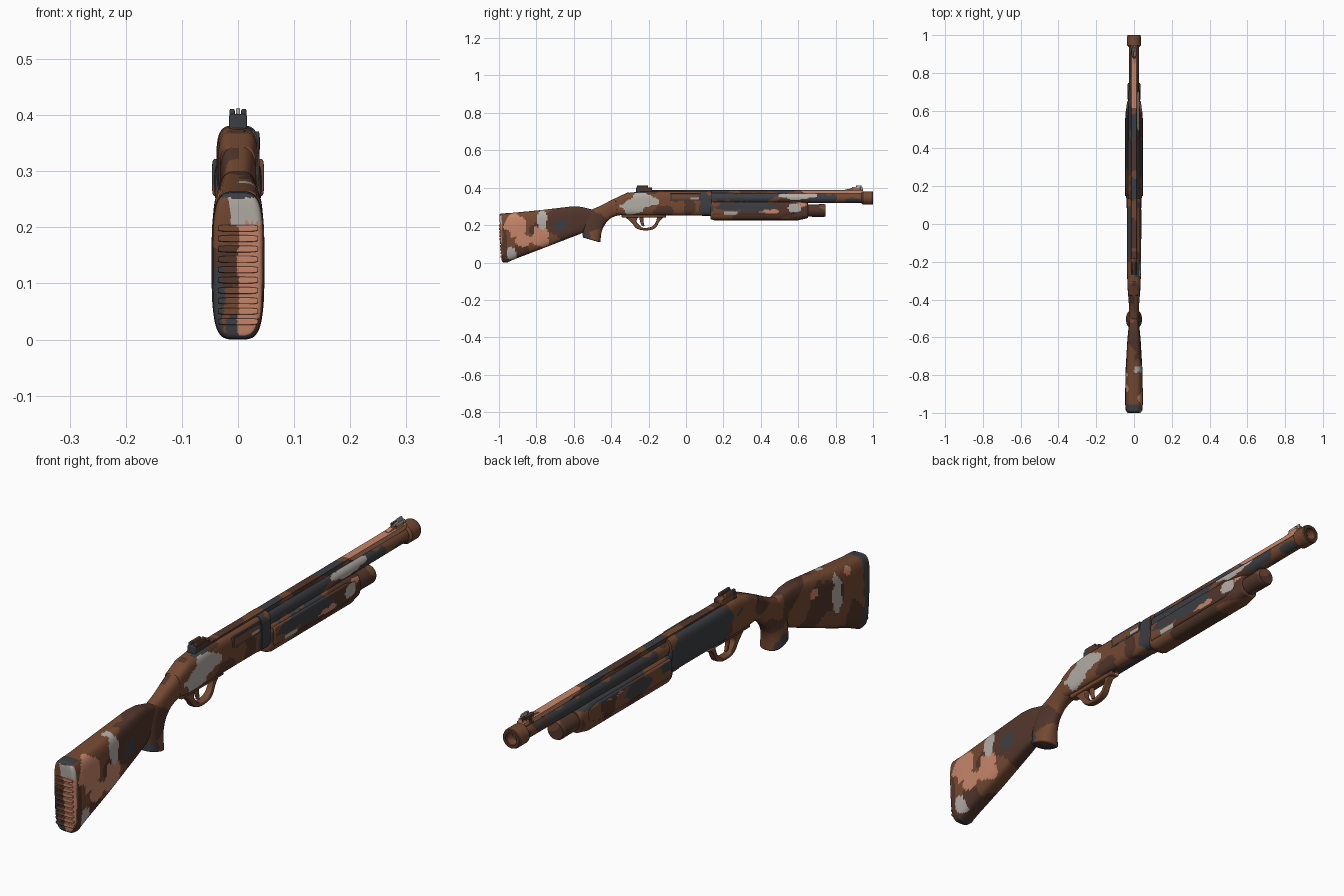
import bpy, bmesh, math
from mathutils import Vector, noise

if "Cube" in bpy.data.objects:
    bpy.data.objects.remove(bpy.data.objects["Cube"])

# ---- colours ----
def lin(c):
    return tuple((v / 255 / 12.92) if v < 11 else ((v / 255 + .055) / 1.055) ** 2.4 for v in c) + (1,)

MATS = []
for name, rgb in (("brown", (116, 73, 50)), ("dark_brown", (82, 54, 43)), ("salmon", (198, 133, 106)),
                  ("light_grey", (178, 172, 165)), ("slate", (61, 62, 67))):
    m = bpy.data.materials.new(name)
    m.diffuse_color = lin(rgb)
    m.use_nodes = True
    m.node_tree.nodes["Principled BSDF"].inputs["Base Color"].default_value = m.diffuse_color
    MATS.append(m)
BROWN, DARK, SALMON, GREY, SLATE = range(5)

# ---- camouflage: blobs (y, z, radius y, radius z) for each side, later ones on top ----
RIGHT = [
    (DARK, [(-.88, .06, .05, .04), (-.68, .24, .05, .05), (-.12, .27, .05, .03), (.02, .30, .03, .06),
            (-.97, .1, .012, .1)]),
    (SALMON, [(-.91, .195, .055, .055), (-.78, .14, .05, .05), (-.87, .12, .04, .035),
              (.45, .275, .05, .012), (.62, .31, .03, .012), (.8, .385, .14, .012)]),
    (SLATE, [(-.67, .20, .035, .03), (-.54, .13, .03, .03), (.105, .32, .035, .08), (.30, .355, .2, .03),
             (.33, .30, .16, .024), (.72, .345, .07, .025), (.9, .33, .04, .015), (-.24, .39, .05, .02)]),
    (GREY, [(-.77, .23, .025, .055), (-.93, .05, .03, .03), (-.22, .33, .07, .035), (-.29, .30, .06, .035),
            (.59, .355, .09, .02), (.58, .29, .03, .022), (.24, .262, .04, .012), (.91, .41, .05, .014)]),
]
LEFT = [
    (DARK, [(-.90, .08, .05, .05), (-.72, .22, .05, .05), (-.40, .31, .04, .03), (.92, .41, .06, .02)]),
    (SALMON, [(-.68, .24, .025, .015), (-.87, .25, .02, .012), (.48, .32, .06, .012), (-.13, .25, .03, .012),
              (.8, .385, .14, .012)]),
    (SLATE, [(-.97, .12, .02, .14), (-.5, .13, .04, .03), (-.02, .315, .2, .075),
             (.34, .29, .07, .025), (.55, .345, .36, .03)]),
    (GREY, [(-.80, .19, .028, .06), (.91, .41, .04, .008)]),
]
RIB = [(DARK, [(.35, .39, .08, .02), (-.05, .39, .07, .02)]), (SLATE, [(.2, .39, .08, .02), (.52, .39, .06, .02)]),
       (SALMON, [(.79, .39, .16, .03)])]

def camo(p, blobs=None):
    wob = noise.noise(p * 22)
    col = DARK if noise.noise(p * 8 + Vector((3.3, 1.7, 5.1))) > .13 else BROWN
    for c, spots in blobs or (RIGHT if p.x > 0 else LEFT):
        for y, z, ry, rz in spots:
            if ((p.y - y) / ry) ** 2 + ((p.z - z) / rz) ** 2 < 1.1 + wob * 1.1:
                col = c
    return col

def pad_colour(p):
    w = noise.noise(p * 25) * .012
    if p.y > -.985 or p.z > .252:
        return camo(p) if p.x > .03 else SLATE
    if p.z > .205 + w and p.x > -.018 + w:
        return GREY
    if p.x > w * .3:
        return SALMON
    if (p.x < -.03 + w and p.z < .13) or (p.x > -.022 and p.z < .04 + w):
        return SLATE
    return DARK if .1 < p.z + w < .17 else BROWN

# ---- loft: sections are (top y, top z, bottom y, bottom z, half width) ----
def catmull(a, b, c, d, t):
    return tuple(.5 * (2 * q + (r - p) * t + (2 * p - 5 * q + 4 * r - s) * t * t + (3 * q - p - 3 * r + s) * t ** 3)
                 for p, q, r, s in zip(a, b, c, d))

def loft(name, secs, n=4, segs=48, bevel=0, smooth=False, x0=0, colour=None, blobs=None, step=.009):
    rings = []
    for i in range(len(secs) - 1):
        a, b = secs[i], secs[i + 1]
        dist = max(math.dist(a[:2], b[:2]), math.dist(a[2:4], b[2:4]))
        k = max(1, math.ceil(dist / step))
        for j in range(k):
            t = j / k
            if smooth:
                rings.append(catmull(secs[max(i - 1, 0)], a, b, secs[min(i + 2, len(secs) - 1)], t))
            else:
                rings.append(tuple(p + (q - p) * t for p, q in zip(a, b)))
    rings.append(secs[-1])
    unit = []
    for i in range(segs):
        c, s = math.cos(math.tau * (i + .5) / segs), math.sin(math.tau * (i + .5) / segs)
        r = (abs(c) ** n + abs(s) ** n) ** (-1 / n)
        unit.append((c * r, s * r))
    bm = bmesh.new()

    def ring(sec, sx=1, sz=1, off=0):
        yt, zt, yb, zb, w = sec
        u = Vector((0, yt - yb, zt - zb)) / 2
        c = Vector((x0, (yt + yb) / 2, (zt + zb) / 2)) + Vector((0, u.z, -u.y)).normalized() * off
        return [bm.verts.new(c + u * (b * sz) + Vector((a * w * sx, 0, 0))) for a, b in unit]

    def cap_rings(sec, other):
        yt, zt, yb, zb, w = sec
        h = math.dist((yt, zt), (yb, zb)) / 2
        d = ((yt + yb - other[0] - other[2]) * (zt - zb) - (zt + zb - other[1] - other[3]) * (yt - yb))
        sgn = 1 if d > 0 else -1
        out, fx, fz = [], 1, 1
        if bevel:
            for k in range(1, 5):
                a = k / 4 * math.pi / 2
                ins = bevel * (1 - math.cos(a))
                fx, fz = max(.1, 1 - ins / w), max(.1, 1 - ins / h)
                out.append((sec, fx, fz, sgn * bevel * math.sin(a)))
        return out + [(sec, fx * s, fz * s, sgn * bevel) for s in (.86, .72, .58, .44, .3, .16, .05)]

    seq = cap_rings(rings[0], rings[1])[::-1] + [(r,) for r in rings] + cap_rings(rings[-1], rings[-2])
    loops = [ring(*s) for s in seq]
    for A, B in zip(loops, loops[1:]):
        for i in range(segs):
            bm.faces.new((A[i], A[(i + 1) % segs], B[(i + 1) % segs], B[i]))
    bm.faces.new(loops[0])
    bm.faces.new(loops[-1])
    bmesh.ops.recalc_face_normals(bm, faces=bm.faces)
    for f in bm.faces:
        p = f.calc_center_median()
        f.material_index = camo(p, blobs) if colour is None else colour(p) if callable(colour) else colour
    me = bpy.data.meshes.new(name)
    bm.to_mesh(me)
    bm.free()
    for m in MATS:
        me.materials.append(m)
    ob = bpy.data.objects.new(name, me)
    bpy.context.collection.objects.link(ob)
    bpy.ops.object.select_all(action='DESELECT')
    ob.select_set(True)
    bpy.context.view_layer.objects.active = ob
    bpy.ops.object.shade_smooth_by_angle(angle=math.radians(38))
    return ob

def bar(name, y0, y1, z0, z1, w, **kw):
    return loft(name, [(y0, z1, y0, z0, w), (y1, z1, y1, z0, w)], **kw)

def lathe(name, z, profile, **kw):
    return loft(name, [(y, z + r, y, z - r, r) for r, y in profile], n=2, segs=40, **kw)

# ---- stock, ridged butt pad and pistol grip ----
loft("stock", [(-.955, .264, -.955, .001, .047), (-.914, .267, -.914, .019, .047), (-.78, .28, -.78, .07, .045),
               (-.61, .3, -.61, .136, .035), (-.56, .298, -.56, .155, .03), (-.49, .28, -.49, .2, .022)],
     n=3.6, segs=72, bevel=.006)
loft("butt_pad", [(-.987, .262, -.974, .001, .045), (-.958, .264, -.958, 0, .046)],
     n=4, segs=88, bevel=.011, step=.006, colour=pad_colour)
for i in range(10):
    z = .032 + i * .0185
    y = -.9865 - .012 * z / .26
    bar("butt_ridge_%d" % i, y - .002, y + .004, z - .006, z + .006, .036, n=5, segs=40, bevel=.002,
        colour=pad_colour)
loft("pistol_grip", [(-.31, .375, -.31, .252, .035), (-.39, .338, -.36, .252, .031), (-.46, .302, -.405, .235, .027),
                     (-.52, .272, -.435, .20, .028), (-.55, .21, -.452, .16, .034), (-.552, .14, -.457, .113, .042)],
     n=2.6, segs=56, bevel=.006, smooth=True)

# ---- receiver with ejection port ----
loft("receiver", [(-.375, .345, -.365, .256, .032), (-.32, .371, -.32, .252, .035), (-.24, .38, -.24, .252, .037),
                  (.13, .38, .13, .252, .037)], n=3.6, segs=72, bevel=.003)
bar("ejection_port_rim", -.08, .075, .331, .371, .004, x0=.0345, n=6, segs=24, bevel=.003, colour=SLATE)
bar("ejection_port", -.072, .067, .337, .363, .004, x0=.0355, n=5, segs=24, bevel=.003,
    colour=lambda p: GREY if p.y > .025 and p.z < .35 else BROWN)
bar("receiver_collar", .085, .135, .25, .382, .0385, n=3.6, segs=56)

# ---- trigger group ----
bar("trigger_plate", -.34, -.11, .24, .26, .018, bevel=.004)
loft("trigger_guard", [(-.335, .252, -.25, .252, .012), (-.29, .212, -.265, .222, .012), (-.268, .185, -.25, .2, .013),
                       (-.235, .173, -.23, .186, .014), (-.19, .174, -.195, .188, .014),
                       (-.16, .188, -.172, .20, .013), (-.14, .222, -.158, .225, .012),
                       (-.11, .252, -.155, .252, .012)], n=5, segs=28, smooth=True)
loft("trigger", [(-.25, .25, -.225, .25, .007), (-.247, .225, -.228, .224, .006),
                 (-.238, .2, -.222, .196, .005)], n=3, segs=20, smooth=True, bevel=.003)

# ---- barrel, muzzle and rib ----
lathe("barrel", .345, [(.03, .12), (.027, .95)])
lathe("muzzle_collar", .345, [(.028, .938), (.036, .945), (.036, .992), (.033, 1), (.022, 1), (.019, .965)],
      colour=lambda p: DARK if p.y > .993 else BROWN)
lathe("bore", .345, [(.012, .962), (.012, .968)], colour=SLATE)
bar("rib", -.19, .945, .366, .387, .015, n=8, segs=40, blobs=RIB)

# ---- magazine tube and pump handle ----
lathe("magazine_tube", .278, [(.028, .12), (.028, .66)])
lathe("magazine_cap", .278, [(.033, .64), (.034, .74), (.031, .747)])
loft("pump_handle", [(.138, .328, .138, .23, .041), (.15, .33, .15, .226, .042), (.6, .33, .6, .226, .042),
                     (.645, .322, .645, .236, .037)], n=3.2, segs=64, bevel=.008)
for side, s in (("right", 1), ("left", -1)):
    loft("pump_panel_" + side, [(.15, .322, .15, .256, .007), (.56, .322, .56, .256, .007),
                                (.61, .312, .61, .272, .003)], n=4, x0=s * .0395, segs=48, bevel=.003)

# ---- sights ----
def rear_sight_colour(p):
    return SLATE if p.y < -.245 else BROWN if p.x < 0 else DARK

bar("rear_sight_base", -.265, -.185, .372, .402, .016, n=7, segs=32, bevel=.003, colour=rear_sight_colour)
for side, s in (("right", 1), ("left", -1)):
    bar("rear_sight_ear_" + side, -.26, -.205, .396, .411, .005, x0=s * .0105, n=4, segs=24, bevel=.003,
        colour=rear_sight_colour)
    bar("front_sight_wing_" + side, .89, .93, .385, .404, .003, x0=s * .009, n=5, segs=20, bevel=.002)
loft("front_sight_ramp", [(.85, .389, .85, .38, .008), (.905, .402, .905, .38, .008), (.945, .4, .945, .38, .008)],
     n=6, segs=24)
bar("front_sight_post", .912, .935, .39, .413, .004, n=5, segs=20, bevel=.002)
